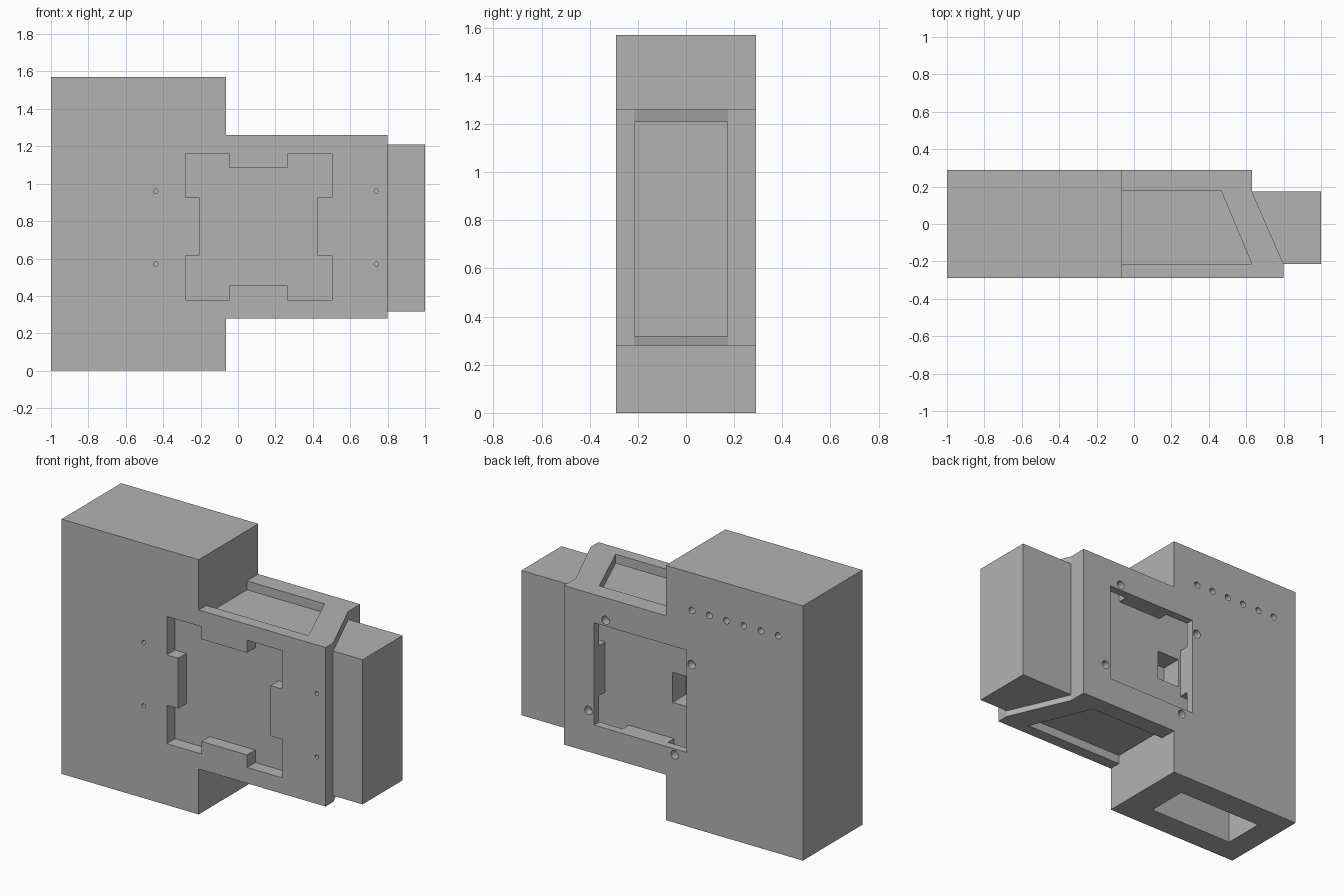
import bpy, bmesh, math
from mathutils import Matrix, Vector

old = bpy.data.objects.get("Cube")
if old:
    bpy.data.objects.remove(old, do_unlink=True)

grey = bpy.data.materials.new("plain_grey")
grey.use_nodes = True
grey.diffuse_color = (0.45, 0.45, 0.45, 1)
grey.node_tree.nodes["Principled BSDF"].inputs["Base Color"].default_value = grey.diffuse_color


def finish(name, bm):
    bmesh.ops.recalc_face_normals(bm, faces=bm.faces[:])
    mesh = bpy.data.meshes.new(name)
    bm.to_mesh(mesh)
    bm.free()
    mesh.materials.append(grey)
    obj = bpy.data.objects.new(name, mesh)
    bpy.context.collection.objects.link(obj)
    return obj


def prism(name, outline, axis, lo, hi):
    """Extrude a flat outline: (x, y) along z, or (x, z) along y."""
    bm = bmesh.new()
    place = (lambda a, b: (a, b, lo)) if axis == "z" else (lambda a, b: (a, lo, b))
    face = bm.faces.new([bm.verts.new(place(a, b)) for a, b in outline])
    new = bmesh.ops.extrude_face_region(bm, geom=[face])["geom"]
    step = Vector((0, 0, hi - lo)) if axis == "z" else Vector((0, hi - lo, 0))
    bmesh.ops.translate(bm, vec=step, verts=[v for v in new if isinstance(v, bmesh.types.BMVert)])
    return finish(name, bm)


def rect(a0, a1, b0, b1):
    return [(a0, b0), (a1, b0), (a1, b1), (a0, b1)]


def drill(x, y, z, radius, depth):
    """Round cutter running along y, centred on a surface point."""
    bm = bmesh.new()
    turn = Matrix.Translation((x, y, z)) @ Matrix.Rotation(math.pi / 2, 4, "X")
    bmesh.ops.create_cone(bm, cap_ends=True, segments=20, radius1=radius,
                          radius2=radius, depth=2 * depth, matrix=turn)
    return finish("drill", bm)


def combine(target, tool, operation="DIFFERENCE"):
    mod = target.modifiers.new("combine", "BOOLEAN")
    mod.operation = operation
    mod.solver = "EXACT"
    mod.object = tool
    bpy.context.view_layer.objects.active = target
    bpy.ops.object.modifier_apply(modifier=mod.name)
    bpy.data.objects.remove(tool, do_unlink=True)


# Side arm with a slanted end, and slanted recesses above and below
low, high = 0.28, 1.26
arm = prism("arm", [(-0.5, -0.29), (0.8, -0.29), (0.8, -0.215), (0.63, 0.175),
                    (0.63, 0.29), (-0.5, 0.29)], "z", low, high)
recess = [(-0.3, -0.215), (0.63, -0.215), (0.465, 0.18), (-0.3, 0.18)]
for z0, z1 in ((high - 0.055, high + 0.1), (low - 0.1, low + 0.055)):
    combine(arm, prism("recess", recess, "z", z0, z1))

# Tall main block joined with the arm
housing = prism("housing", rect(-1, -0.065, -0.29, 0.29), "z", 0, 1.57)
combine(housing, arm, "UNION")

# Square opening with four corner notches, used on both sides
cx, cz = 0.11, 0.77
inner, outer, tab = 0.315, 0.392, 0.155
quarter = [(outer, -outer), (outer, -tab), (inner, -tab), (inner, tab), (outer, tab)]
notched = []
for turn in range(4):
    for a, b in quarter:
        for _ in range(turn):
            a, b = -b, a
        notched.append((cx + a, cz + b))
combine(housing, prism("front_pocket", notched, "y", -0.4, -0.21))
combine(housing, prism("back_slot", notched, "y", 0.18, 0.24))
square = rect(cx - inner, cx + inner, cz - inner, cz + inner)
combine(housing, prism("back_opening", square, "y", 0.18, 0.4))

# Cable hole in the pocket floor and cavity in the underside
combine(housing, prism("cable_hole", rect(-0.19, -0.035, 0.675, 0.86), "y", 0.05, 0.2))
combine(housing, prism("cavity", rect(-0.845, -0.255, -0.135, 0.13), "z", -0.1, 0.9))

# Screw holes around the back opening
a, b = 0.235, 0.352
for _ in range(4):
    combine(housing, drill(cx + a, 0.29, cz + b, 0.026, 0.07))
    a, b = -b, a

# Row of holes on the back, and four small ones on the front
for i in range(6):
    combine(housing, drill(-0.244 - 0.1175 * i, 0.29, 1.34, 0.02, 0.06))
for x in (-0.44, 0.74):
    for z in (0.57, 0.96):
        combine(housing, drill(x, -0.29, z, 0.012, 0.05))

# Sliding block against the slanted end
prism("slide_block", [(0.8, -0.215), (1, -0.215), (1, 0.175), (0.63, 0.175)],
      "z", 0.318, 1.21)
